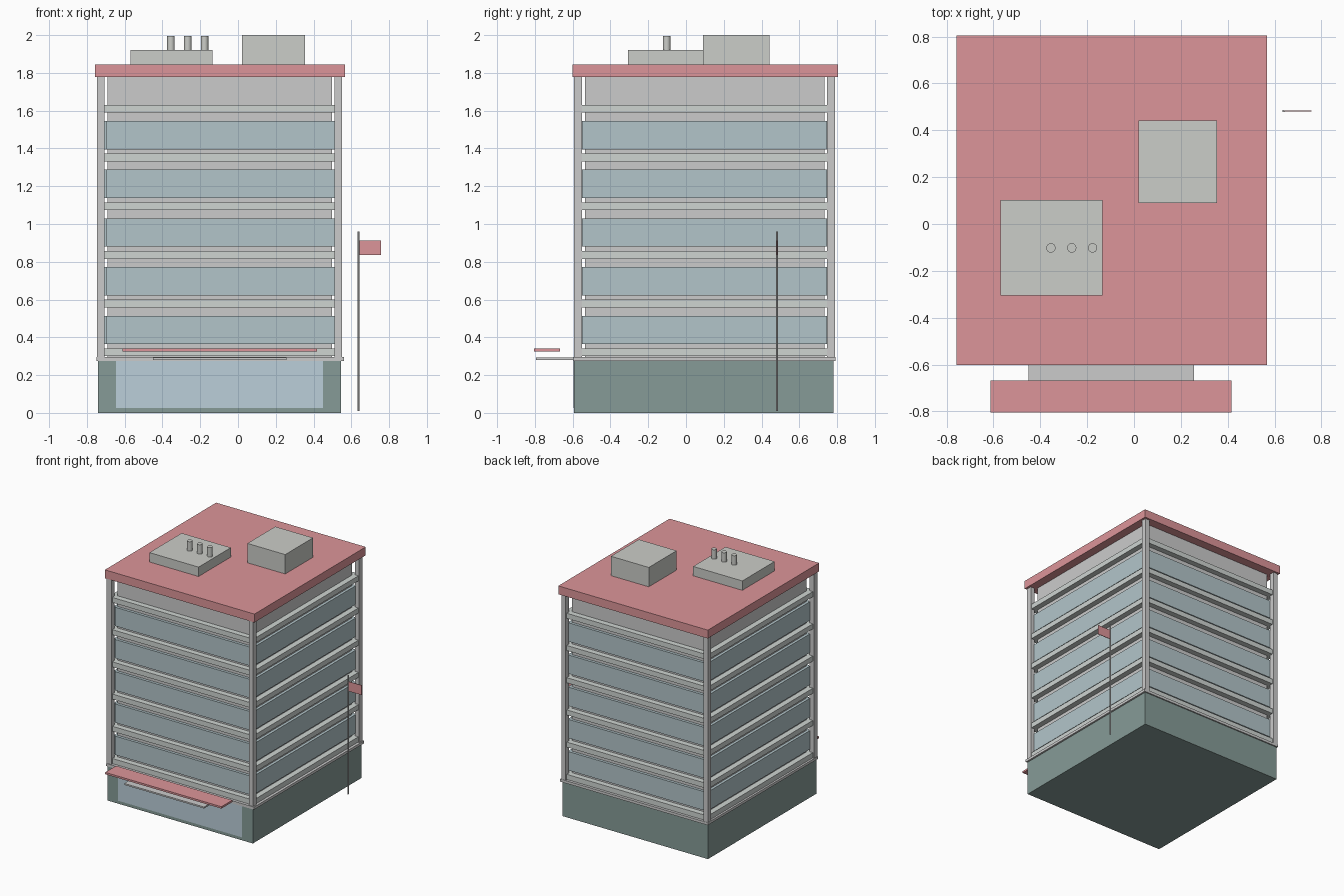
import bpy

if "Cube" in bpy.data.objects:
    bpy.data.objects.remove(bpy.data.objects["Cube"])

def mat(name, rgb):
    m = bpy.data.materials.new(name)
    m.diffuse_color = (*rgb, 1)
    m.use_nodes = True
    m.node_tree.nodes["Principled BSDF"].inputs["Base Color"].default_value = m.diffuse_color
    return m

RED = mat("red", (0.72, 0.30, 0.32))
GREEN = mat("dark_green", (0.24, 0.33, 0.31))
GLASS = mat("glass", (0.45, 0.56, 0.59))
SHOP = mat("shop_glass", (0.50, 0.62, 0.70))
TRIM = mat("trim", (0.62, 0.66, 0.64))
STONE = mat("stone", (0.72, 0.73, 0.72))
ROOFGREY = mat("roof_grey", (0.60, 0.61, 0.58))

def box(name, x, y, z, m=None):
    """Box from (min, max) ranges on each axis."""
    bpy.ops.mesh.primitive_cube_add(size=1)
    o = bpy.context.object
    o.name = name
    for v in o.data.vertices:
        for i, r in enumerate((x, y, z)):
            v.co[i] = r[0] if v.co[i] < 0 else r[1]
    if m:
        o.data.materials.append(m)
    return o

def rod(name, x, y, z, r, m, sides=16):
    bpy.ops.mesh.primitive_cylinder_add(vertices=sides, radius=r, depth=z[1] - z[0],
                                        location=(x, y, (z[0] + z[1]) / 2))
    o = bpy.context.object
    o.name = name
    o.data.materials.append(m)
    bpy.ops.object.shade_smooth_by_angle()
    return o

# Ground floor, shop window and ledge
box("ground_floor", (-0.742, 0.546), (-0.592, 0.782), (0, 0.276), GREEN)
box("shop_window", (-0.645, 0.45), (-0.595, -0.58), (0.025, 0.276), SHOP)
box("ledge", (-0.748, 0.56), (-0.598, 0.792), (0.276, 0.297), STONE)

# Upper core and the four corner columns
CX = (-0.692, 0.498)
CY = (-0.536, 0.732)
box("core", CX, CY, (0.29, 1.78), STONE)
for x in ((-0.746, -0.706), (0.512, 0.55)):
    for y in ((-0.594, -0.551), (0.747, 0.79)):
        box("corner_column", x, y, (0.29, 1.78), STONE)

# Horizontal strips on the four sides, between the columns
def strips(name, z, depth, sx, sy, m):
    box(name + "_front", sx, (CY[0] - depth, CY[0]), z, m)
    box(name + "_back", sx, (CY[1], CY[1] + depth), z, m)
    box(name + "_left", (CX[0] - depth, CX[0]), sy, z, m)
    box(name + "_right", (CX[1], CX[1] + depth), sy, z, m)

STEP = 0.2577
for i in range(6):
    strips("floor_band", (1.589 - STEP * i, 1.63 - STEP * i), 0.045,
           (-0.706, 0.512), (-0.551, 0.747), TRIM)
for i in range(5):
    strips("window", (1.395 - STEP * i, 1.545 - STEP * i), 0.022,
           (-0.699, 0.512), (-0.547, 0.743), GLASS)

# Roof slab and rooftop units
box("roof", (-0.757, 0.567), (-0.602, 0.805), (1.778, 1.845), RED)
box("stair_house", (0.02, 0.355), (0.09, 0.442), (1.845, 2.0), ROOFGREY)
box("plant_unit", (-0.57, -0.135), (-0.306, 0.102), (1.845, 1.92), ROOFGREY)
for x in (-0.355, -0.266, -0.177):
    rod("vent_pipe", x, -0.102, (1.92, 1.995), 0.02, ROOFGREY)

# Entrance canopies
box("canopy", (-0.45, 0.256), (-0.795, -0.595), (0.28, 0.292), STONE)
box("red_awning", (-0.612, 0.417), (-0.805, -0.668), (0.326, 0.341), RED)

# Flagpole and flag
rod("flagpole", 0.638, 0.482, (0.01, 0.96), 0.005, STONE, 12)
box("flag", (0.642, 0.757), (0.480, 0.484), (0.835, 0.912), RED)
